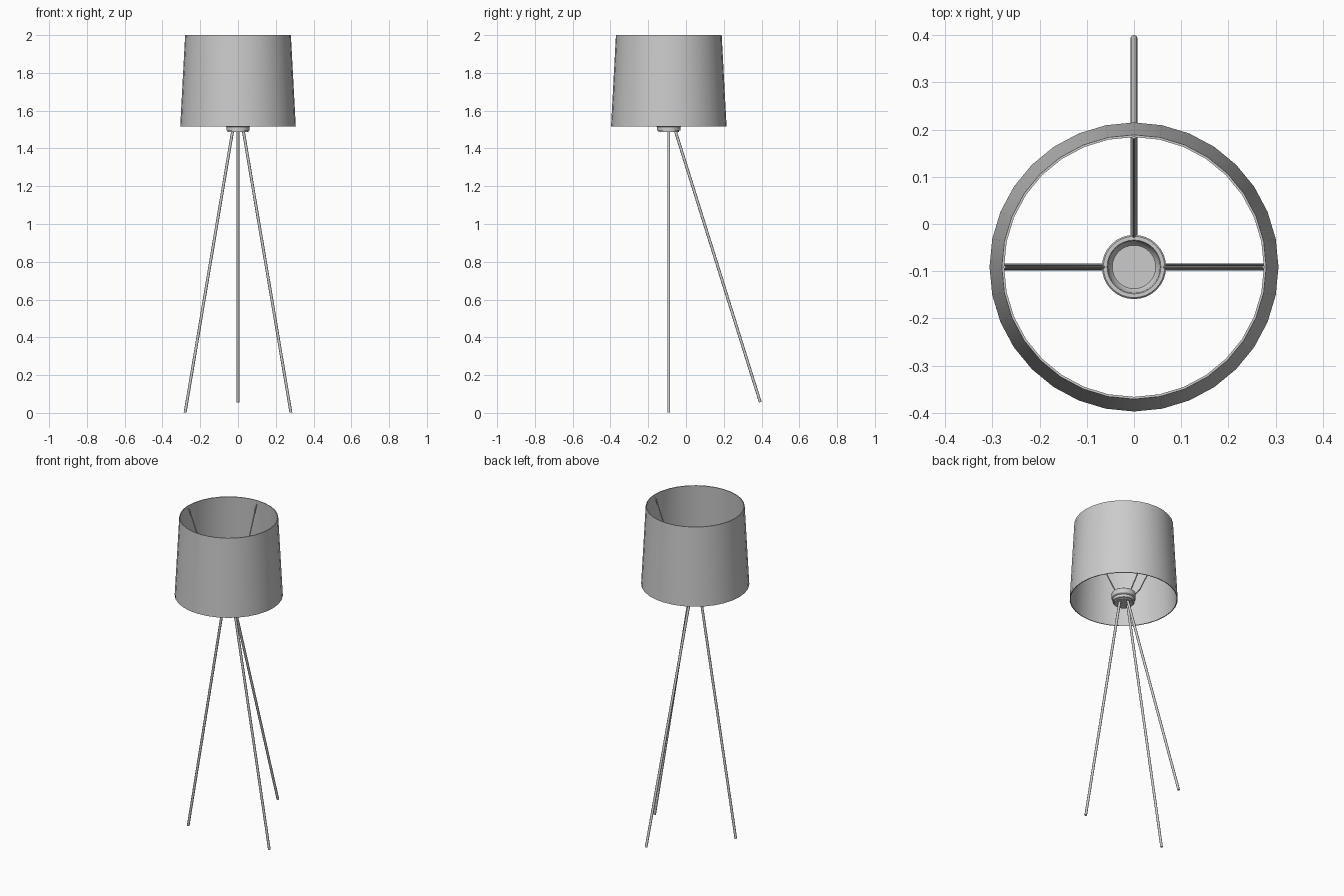
import bpy
from math import sin, cos, pi
from mathutils import Vector

if "Cube" in bpy.data.objects:
    bpy.data.objects.remove(bpy.data.objects["Cube"])

CENTRE = Vector((0, -0.091, 0))   # axis of the shade and holder


def finish(obj, angle=40):
    bpy.ops.object.select_all(action='DESELECT')
    obj.select_set(True)
    bpy.context.view_layer.objects.active = obj
    bpy.ops.object.shade_smooth_by_angle(angle=angle * pi / 180)


def add_mesh(name, verts, faces):
    me = bpy.data.meshes.new(name)
    me.from_pydata(verts, [], faces)
    me.update()
    obj = bpy.data.objects.new(name, me)
    bpy.context.collection.objects.link(obj)
    finish(obj)
    return obj


def lathe(name, profile, n=32, closed=False):
    """Turn an (r, z) profile about the lamp axis; open profiles get end caps."""
    verts, faces, m = [], [], len(profile)
    for r, z in profile:
        verts += [CENTRE + Vector((r * cos(2 * pi * k / n), r * sin(2 * pi * k / n), z))
                  for k in range(n)]
    for i in range(m if closed else m - 1):
        a, b = i * n, (i + 1) % m * n
        faces += [(a + k, a + (k + 1) % n, b + (k + 1) % n, b + k) for k in range(n)]
    if not closed:
        faces += [tuple(reversed(range(n))), tuple(range((m - 1) * n, m * n))]
    return add_mesh(name, verts, faces)


def rod(name, points, radius, n=12):
    """Round rod through points, with flat ends square to its direction."""
    pts = [CENTRE + Vector(p) for p in points]
    verts, faces, m = [], [], len(pts)
    for i, p in enumerate(pts):
        d = (pts[min(i + 1, m - 1)] - pts[max(i - 1, 0)]).normalized()
        u = d.cross(Vector((d.y, -d.x, 0))).normalized()
        v = d.cross(u)
        verts += [p + radius * (u * cos(2 * pi * k / n) + v * sin(2 * pi * k / n))
                  for k in range(n)]
    for i in range(m - 1):
        a, b = i * n, (i + 1) * n
        faces += [(a + k, a + (k + 1) % n, b + (k + 1) % n, b + k) for k in range(n)]
    faces += [tuple(reversed(range(n))), tuple(range((m - 1) * n, m * n))]
    return add_mesh(name, verts, faces)


# Tapered open shade with a thin wall
lathe("lamp_shade", [(0.306, 1.515), (0.28, 2.0), (0.275, 2.0), (0.301, 1.515)], closed=True)

# Holder: stepped base plate and a hollow cup
lathe("holder_cup", [(0.055, 1.487), (0.055, 1.494), (0.062, 1.496), (0.062, 1.513),
                     (0.068, 1.518), (0.068, 1.55), (0.065, 1.553), (0.057, 1.553),
                     (0.055, 1.55), (0.053, 1.525), (0.046, 1.517)])

# Legs and the shade support wires above them, sharing three directions
sides = {"right": (1, 0), "left": (-1, 0), "back": (0, 1)}
for side, (dx, dy) in sides.items():
    foot_r, foot_z, top_r = (0.484, 0.057, 0.034) if side == "back" else (0.28, 0.002, 0.028)
    rod(side + "_leg", [(dx * foot_r, dy * foot_r, foot_z),
                        (dx * top_r, dy * top_r, 1.495)], 0.0075)
    rod(side + "_shade_wire", [(dx * r, dy * r, z) for r, z in
                               ((0.06, 1.545), (0.12, 1.625), (0.19, 1.77), (0.275, 1.98))],
        0.0035, 8)
